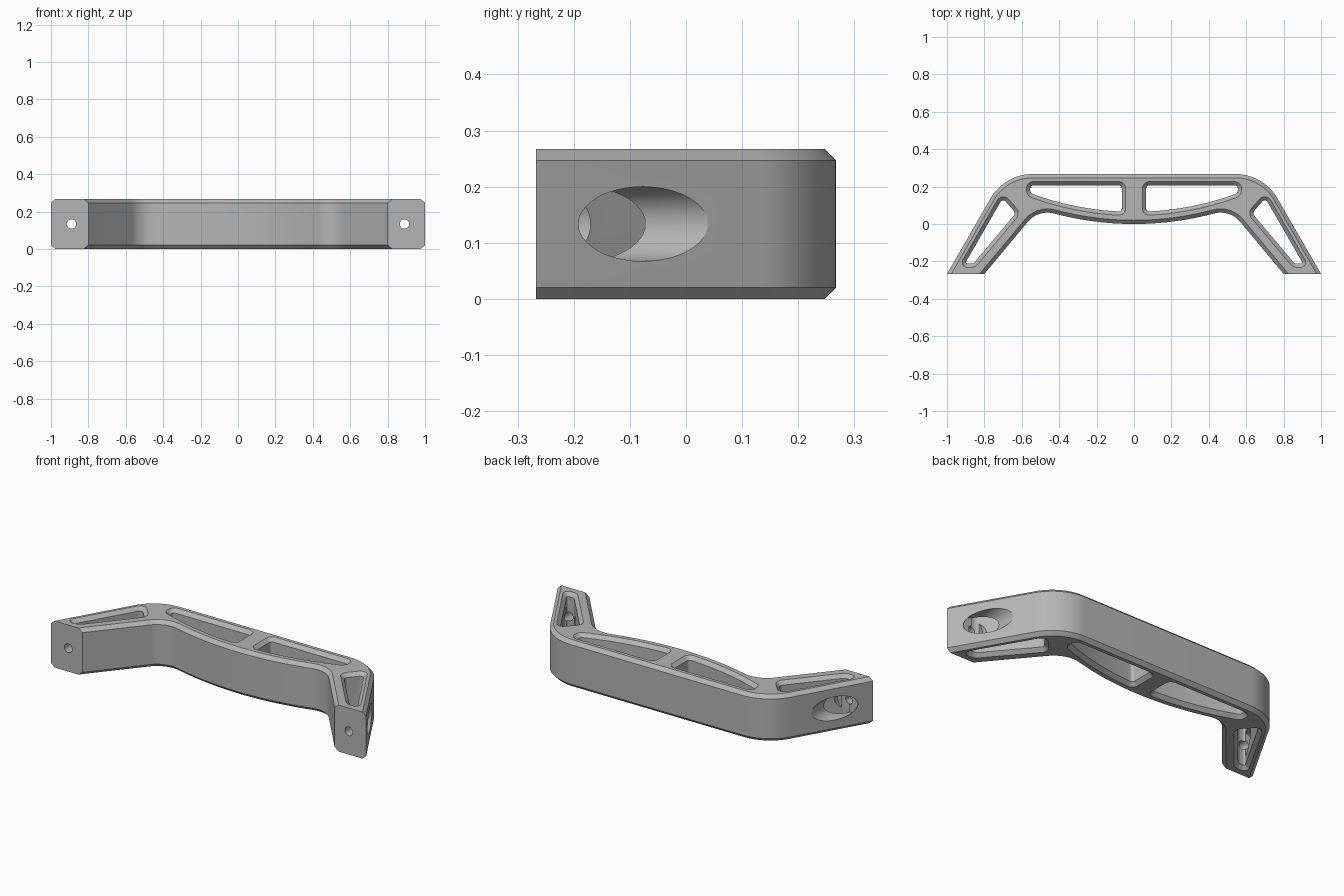
import bpy, bmesh, math
from mathutils import Vector

if "Cube" in bpy.data.objects:
    bpy.data.objects.remove(bpy.data.objects["Cube"])

H = 0.267        # height of the handle
FOOT = -0.267    # y of the mounting faces
C = 0.02         # chamfer size
R_ARC = 1.65     # radius of the bowed front edge


def fillet(a, p, b, t, n=12):
    """Points of an arc rounding corner p, starting t away from it."""
    a, p, b = Vector(a), Vector(p), Vector(b)
    u, v = (a - p).normalized(), (b - p).normalized()
    half = u.angle(v) / 2
    r = t * math.tan(half)
    mid = p + (u + v).normalized() * (t / math.cos(half))
    e1, e2 = p + u * t - mid, p + v * t - mid
    total = math.pi - 2 * half
    return [mid + (e1 * math.sin(total * (1 - k / n)) + e2 * math.sin(total * k / n))
            / math.sin(total) for k in range(n + 1)] if r > 0 else [p]


def rounded(corners):
    """Closed outline from (x, y, tangent length) corners."""
    pts = []
    for i, (x, y, t) in enumerate(corners):
        a, b = corners[i - 1][:2], corners[(i + 1) % len(corners)][:2]
        pts += fillet(a, (x, y), b, t) if t else [Vector((x, y))]
    return pts


def arc_y(x, r):
    return R_ARC - math.sqrt(r * r - x * x)


def inset(pts, d):
    """Move the outline inward by d; edges on the mounting plane stay put."""
    n = len(pts)
    area = sum(pts[i - 1].x * pts[i].y - pts[i].x * pts[i - 1].y for i in range(n))
    s = 1 if area > 0 else -1

    def line(p, q):
        e = (q - p).normalized()
        flat = abs(p.y - FOOT) < 1e-5 and abs(q.y - FOOT) < 1e-5
        return Vector((-e.y, e.x)) * s, 0 if flat else d

    out = []
    for i, p in enumerate(pts):
        n1, d1 = line(pts[i - 1], p)
        n2, d2 = line(p, pts[(i + 1) % n])
        det = n1.x * n2.y - n1.y * n2.x
        if abs(det) < 1e-4:
            out.append(p + n1 * d1)
        else:
            out.append(p + Vector(((d1 * n2.y - d2 * n1.y) / det,
                                   (n1.x * d2 - n2.x * d1) / det)))
    return out


def prism(name, pts, levels):
    """Stack the outline at (z, inset) levels and skin it."""
    bm = bmesh.new()
    rings = [[bm.verts.new((p.x, p.y, z)) for p in inset(pts, d)] for z, d in levels]
    for lo, hi in zip(rings, rings[1:]):
        for i in range(len(lo)):
            bm.faces.new((lo[i - 1], lo[i], hi[i], hi[i - 1]))
    bm.faces.new(rings[0][::-1])
    bm.faces.new(rings[-1])
    bmesh.ops.recalc_face_normals(bm, faces=bm.faces)
    me = bpy.data.meshes.new(name)
    bm.to_mesh(me)
    bm.free()
    ob = bpy.data.objects.new(name, me)
    bpy.context.collection.objects.link(ob)
    return ob


def bore(name, x, r, y0, y1):
    """Round cutter running along y at mid height."""
    bpy.ops.mesh.primitive_cylinder_add(vertices=48, radius=r, depth=y1 - y0,
                                        location=(x, (y0 + y1) / 2, H / 2),
                                        rotation=(math.pi / 2, 0, 0))
    ob = bpy.context.object
    ob.name = name
    return ob


# Handle body: right half of the outline, then its mirror image
corner = (0.692, 0.267)
knee = (0.51, arc_y(0.51, R_ARC))
on_arc = (0.42, arc_y(0.42, R_ARC))
half = [Vector((0.42 * k / 12, arc_y(0.42 * k / 12, R_ARC))) for k in range(12)]
half += fillet(on_arc, knee, (0.80, FOOT), 0.09)
half += [Vector((0.80, FOOT)), Vector((1.0, FOOT))]
half += fillet((1.0, FOOT), corner, (0, 0.267), 0.15, 16)
outline = half + [Vector((-p.x, p.y)) for p in reversed(half[1:])]
handle = prism("handle", outline, [(0, C), (C, 0), (H - C, 0), (H, C)])

# Cutters: chamfered windows, counterbores and screw holes
E = 0.01
flare = [(-E, -C - E), (C, 0), (H - C, 0), (H + E, -C - E)]
cutters = []
for s in (-1, 1):
    r = R_ARC - 0.065
    xs = [0.065 + (0.555 - 0.065) * k / 14 for k in range(15)]
    bay = [(xs[0], 0.207, 0.018), (xs[0], arc_y(xs[0], r), 0.018)]
    bay += [(x, arc_y(x, r), 0) for x in xs[1:-1]]
    bay += [(xs[-1], arc_y(xs[-1], r), 0.016), (xs[-1], 0.207, 0.018)]
    leg = [(0.904, -0.212, 0.014), (0.859, -0.212, 0.014),
           (0.632, 0.058, 0.02), (0.702, 0.138, 0.025)]
    for name, shape in (("bay_window", bay), ("leg_window", leg)):
        pts = [Vector((s * p.x, p.y)) for p in rounded(shape)]
        cutters.append(prism(name, pts, flare))
    cutters.append(bore("counterbore", s * 0.89, 0.0665, -0.198, 0.15))
    cutters.append(bore("screw_hole", s * 0.89, 0.025, -0.3, -0.15))

bpy.ops.object.select_all(action='DESELECT')
bpy.context.view_layer.objects.active = handle
handle.select_set(True)
for cutter in cutters:
    mod = handle.modifiers.new(cutter.name, 'BOOLEAN')
    mod.operation, mod.solver, mod.object = 'DIFFERENCE', 'EXACT', cutter
    bpy.ops.object.modifier_apply(modifier=mod.name)
    bpy.data.objects.remove(cutter)

# Finish
grey = bpy.data.materials.new("grey metal")
grey.diffuse_color = (0.46, 0.46, 0.46, 1)
grey.use_nodes = True
grey.node_tree.nodes["Principled BSDF"].inputs["Base Color"].default_value = grey.diffuse_color
handle.data.materials.clear()
handle.data.materials.append(grey)
bpy.ops.object.shade_smooth_by_angle(angle=math.radians(25))
